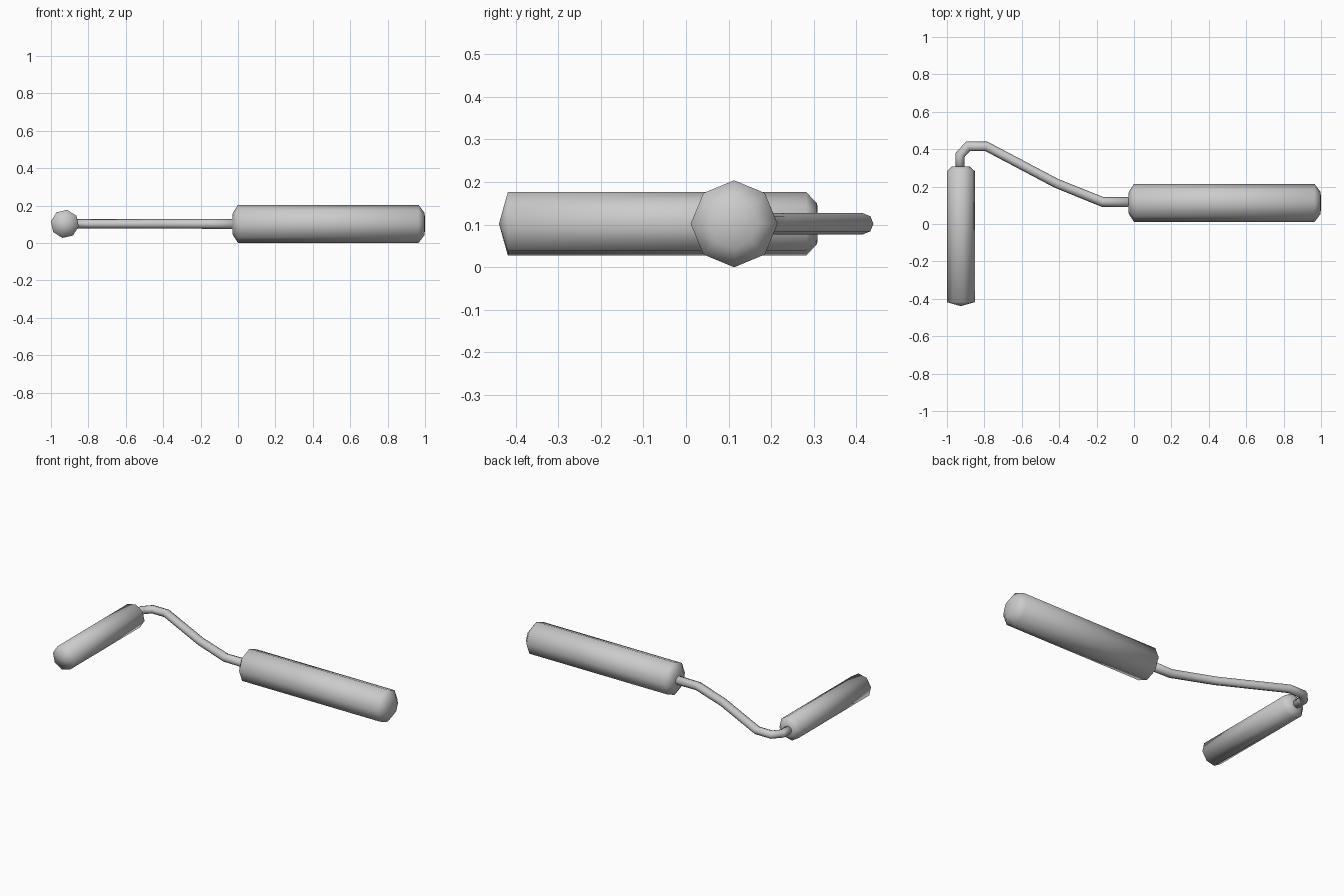
import bpy, bmesh, math
from mathutils import Vector

if "Cube" in bpy.data.objects:
    bpy.data.objects.remove(bpy.data.objects["Cube"])

SIDES = 8
Z = 0.102  # height of all centre lines


def sweep(name, rings, phase=0.0, tips=(None, None)):
    """Octagonal sweep along a flat path of (x, y, radius), mitred at bends."""
    bm = bmesh.new()
    pts = [Vector((x, y, Z)) for x, y, _ in rings]
    up = Vector((0, 0, 1))
    loops = []
    for i, p in enumerate(pts):
        a = (p - pts[i - 1]).normalized() if i else (pts[1] - p).normalized()
        b = (pts[i + 1] - p).normalized() if i < len(pts) - 1 else a
        t = (a + b).normalized()
        side = up.cross(t) / max(t.dot(a), 0.5)
        r = rings[i][2]
        loops.append([bm.verts.new(p + r * (math.cos(q) * side + math.sin(q) * up))
                      for q in (phase + math.tau * k / SIDES for k in range(SIDES))])
    for l0, l1 in zip(loops, loops[1:]):
        for k in range(SIDES):
            n = (k + 1) % SIDES
            bm.faces.new((l0[k], l0[n], l1[n], l1[k]))
    # end caps: flat face, or a fan to a tip
    for loop, tip in zip((loops[0], loops[-1]), tips):
        if tip is None:
            bm.faces.new(loop)
        else:
            c = bm.verts.new((tip[0], tip[1], Z))
            for k in range(SIDES):
                bm.faces.new((loop[k], loop[(k + 1) % SIDES], c))
    bmesh.ops.recalc_face_normals(bm, faces=bm.faces)
    for f in bm.faces:
        f.smooth = True
    me = bpy.data.meshes.new(name)
    bm.to_mesh(me)
    bm.free()
    ob = bpy.data.objects.new(name, me)
    bpy.context.collection.objects.link(ob)
    return ob


# Large grip with chamfered ends
sweep("large_grip",
      [(-0.028, 0.113, 0.058), (0.0, 0.113, 0.102),
       (0.965, 0.113, 0.102), (0.998, 0.113, 0.058)],
      tips=((-0.03, 0.113), (1.0, 0.113)))

# Small grip: shallow cone at the free end, chamfer at the rod end
sweep("small_grip",
      [(-0.926, -0.418, 0.076), (-0.926, 0.282, 0.076), (-0.926, 0.308, 0.048)],
      phase=math.radians(10),
      tips=((-0.926, -0.439), (-0.926, 0.309)))

# Bent crank rod, slightly thicker where it enters the large grip
sweep("crank_rod",
      [(0.02, 0.118, 0.028), (-0.168, 0.118, 0.026), (-0.414, 0.217, 0.025),
       (-0.789, 0.415, 0.025), (-0.888, 0.415, 0.025), (-0.93, 0.369, 0.025),
       (-0.93, 0.29, 0.025)])
